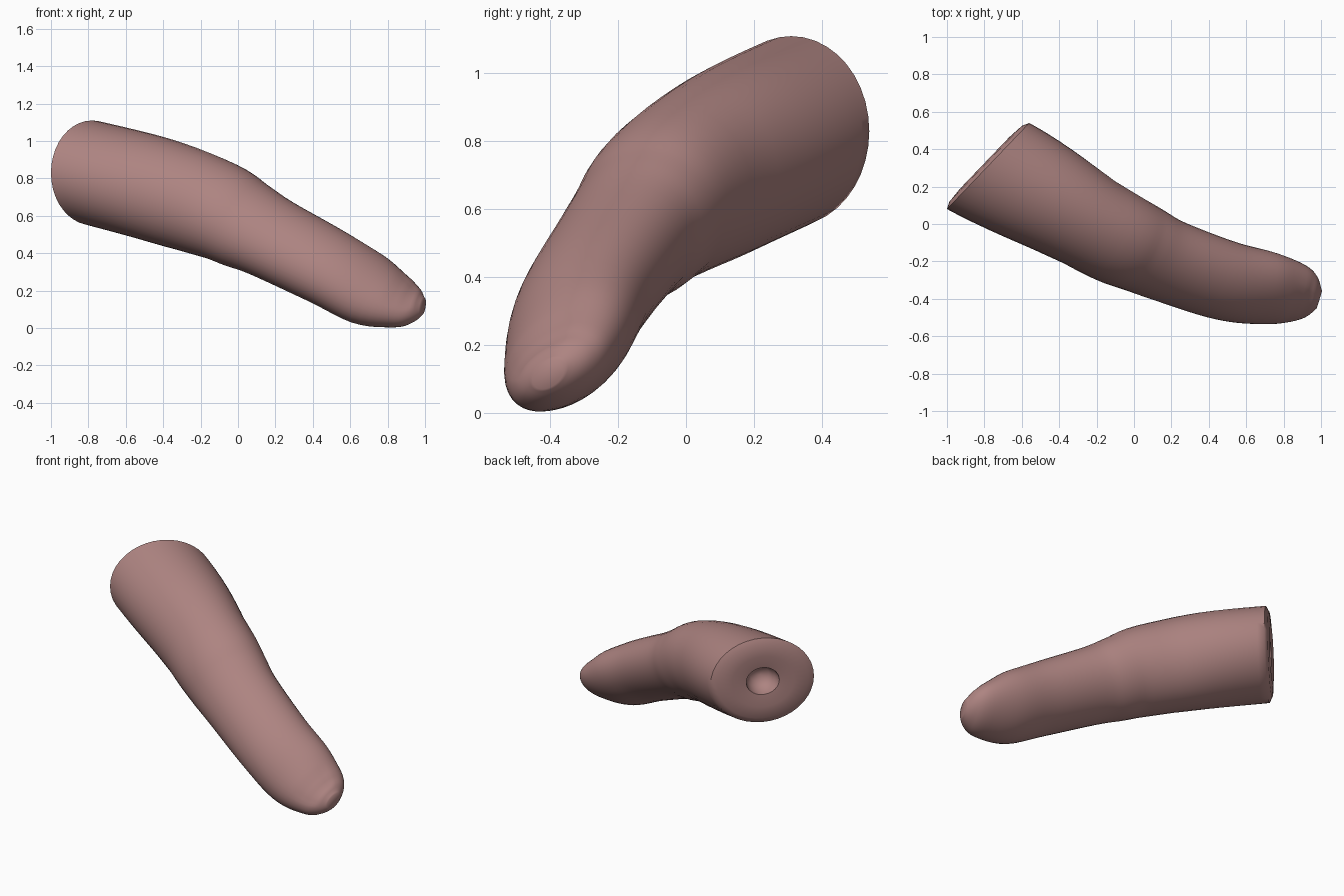
import bpy, bmesh, math
from mathutils import Vector

if "Cube" in bpy.data.objects:
    bpy.data.objects.remove(bpy.data.objects["Cube"])

skin = bpy.data.materials.new("skin")
skin.diffuse_color = (0.42, 0.23, 0.22, 1)
skin.use_nodes = True
skin.node_tree.nodes["Principled BSDF"].inputs["Base Color"].default_value = skin.diffuse_color

# stations along the finger: centre x, y, z, side radius, upright radius, skew of the oval
ST = [(-0.78, 0.31, 0.83, 0.31, 0.28, 0), (-0.44, 0.125, 0.742, 0.268, 0.28, 0.03),
      (-0.125, -0.055, 0.635, 0.255, 0.26, 0.07), (0.03, -0.13, 0.555, 0.24, 0.237, 0.09),
      (0.175, -0.195, 0.482, 0.224, 0.216, 0.11),
      (0.475, -0.30, 0.328, 0.214, 0.203, 0.13), (0.70, -0.345, 0.203, 0.197, 0.192, 0.18),
      (0.865, -0.372, 0.135, 0.16, 0.138, 0.21), (0.945, -0.392, 0.118, 0.115, 0.094, 0.22),
      (0.99, -0.405, 0.115, 0.05, 0.045, 0.2)]
N, SUB = 40, 5


def spline(i, t):
    p = [ST[max(0, min(len(ST) - 1, i + k))] for k in (-1, 0, 1, 2)]
    return [0.5 * (2 * b + (c - a) * t + (2 * a - 5 * b + 4 * c - d) * t * t
                   + (3 * b - a - 3 * c + d) * t ** 3) for a, b, c, d in zip(*p)]


def oval(c, a, b, skew=0):
    return [c + a * math.cos(2 * math.pi * k / N - skew)
            + b * math.sin(2 * math.pi * k / N + skew) for k in range(N)]


rows = [spline(i, j / SUB) for i in range(len(ST) - 1) for j in range(SUB)] + [list(ST[-1])]
centres = [Vector(r[:3]) for r in rows]
last = len(rows) - 1

# slanted cut end
cut_c = centres[0]
cut_a, cut_b = Vector((0.22, 0.23, 0)), Vector((0.0, 0.0, 0.28))
inward = Vector((0.72, -0.69, 0))

rings = []
for i, r in enumerate(rows):
    t = (centres[min(i + 1, last)] - centres[max(i - 1, 0)]).normalized()
    u = Vector((-t.y, t.x, 0)).normalized()
    a, b = u * r[3], t.cross(u) * r[4]
    k = min(1, i / (SUB * 1.6))      # blend from the slanted cut to square sections
    ring = oval(centres[i], cut_a.lerp(a, k), cut_b.lerp(b, k), r[5])
    # fingernail: shallow recess on the upper front of the tip
    if last - 11 <= i <= last - 5:
        for j in range(11, 20):
            ring[j] += (centres[i] - ring[j]).normalized() * 0.004
    rings.append(ring)

# slightly domed cut face with a round marrow hole
cap = [oval(cut_c + inward * d, cut_a * f, cut_b * f)
       for f, d in ((0.04, 0.10), (0.18, 0.085), (0.27, 0.05), (0.31, 0.01),
                    (0.32, -0.015), (0.6, -0.025), (0.88, -0.018))]

# finger
bm = bmesh.new()
vs = [[bm.verts.new(p) for p in ring] for ring in cap + rings]
for p, q in zip(vs, vs[1:]):
    for k in range(N):
        bm.faces.new((p[k], p[(k + 1) % N], q[(k + 1) % N], q[k]))
bm.faces.new(vs[0])
bm.faces.new(vs[-1])
bmesh.ops.recalc_face_normals(bm, faces=bm.faces)
me = bpy.data.meshes.new("finger")
bm.to_mesh(me)
bm.free()
finger = bpy.data.objects.new("finger", me)
bpy.context.collection.objects.link(finger)
me.materials.append(skin)
finger.select_set(True)
bpy.context.view_layer.objects.active = finger
bpy.ops.object.shade_smooth_by_angle(angle=math.radians(50))
